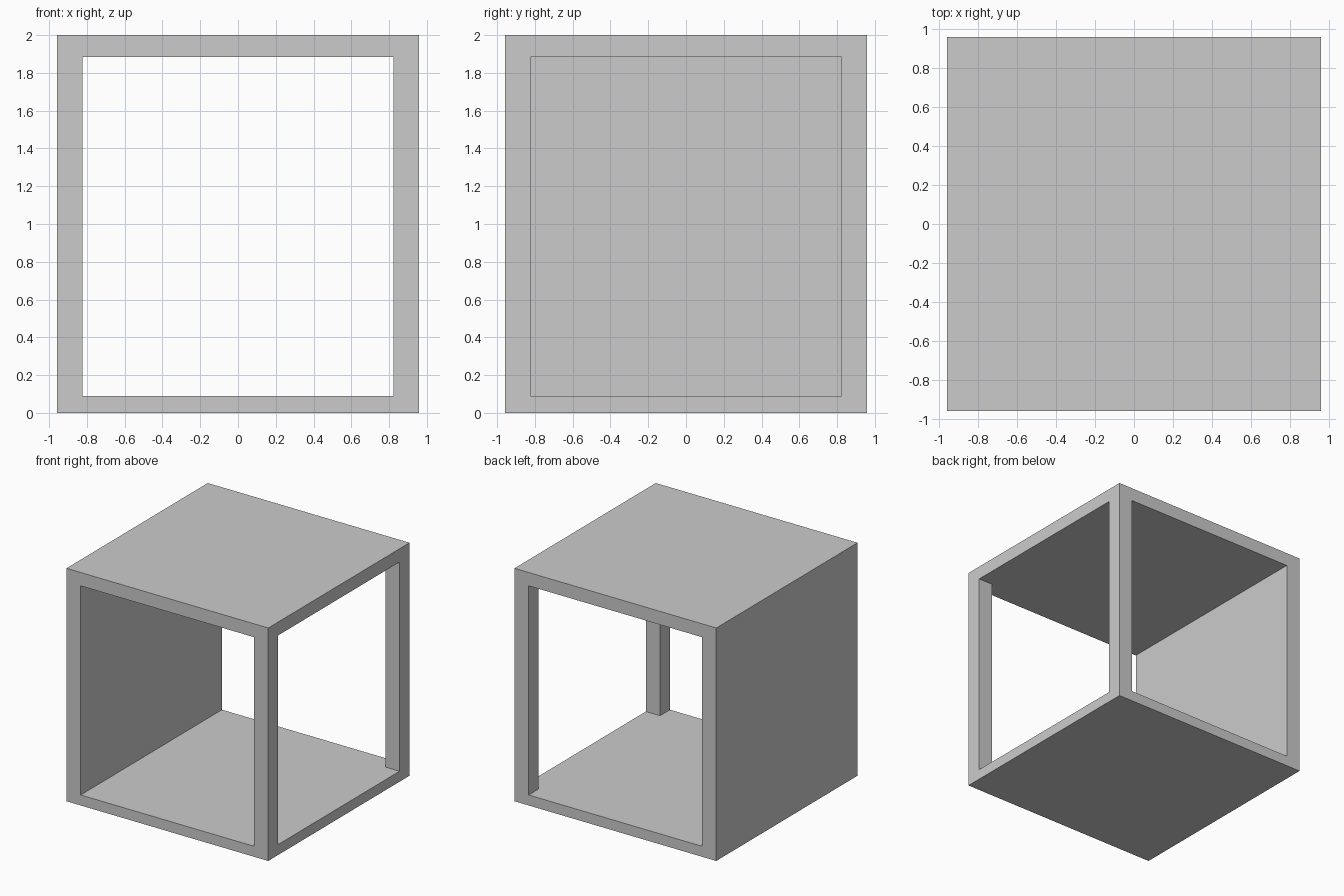
import bpy, bmesh

if "Cube" in bpy.data.objects:
    bpy.data.objects.remove(bpy.data.objects["Cube"])

HALF, INNER = 0.958, 0.823      # outer and inner half widths
FLOOR_TOP, ROOF_UNDER = 0.09, 1.885
FAR = 1.3                       # cutter overshoot past the open sides


def prism(name, outline, z0, z1):
    """Extrude a plan outline between two heights."""
    bm = bmesh.new()
    face = bm.faces.new([bm.verts.new((x, y, z0)) for x, y in outline])
    top = bmesh.ops.extrude_face_region(bm, geom=[face])["geom"]
    verts = [v for v in top if isinstance(v, bmesh.types.BMVert)]
    bmesh.ops.translate(bm, verts=verts, vec=(0, 0, z1 - z0))
    bmesh.ops.recalc_face_normals(bm, faces=bm.faces)
    mesh = bpy.data.meshes.new(name)
    bm.to_mesh(mesh)
    bm.free()
    obj = bpy.data.objects.new(name, mesh)
    bpy.context.collection.objects.link(obj)
    return obj


# Cube shell: floor, roof, solid left wall and two right posts
shell = prism("cube_frame", [(-HALF, -HALF), (HALF, -HALF), (HALF, HALF), (-HALF, HALF)], 0, 2)

# T-shaped hollow that opens to the front, back and right
half_plan = [(-INNER, -FAR), (INNER, -FAR), (INNER, -INNER), (FAR, -INNER)]
plan = half_plan + [(x, -y) for x, y in reversed(half_plan)]
cutter = prism("hollow_cutter", plan, FLOOR_TOP, ROOF_UNDER)

mod = shell.modifiers.new("hollow", 'BOOLEAN')
mod.operation = 'DIFFERENCE'
mod.solver = 'EXACT'
mod.object = cutter

# Apply the cut and discard the cutter
bpy.context.view_layer.objects.active = shell
shell.select_set(True)
bpy.ops.object.modifier_apply(modifier=mod.name)
bpy.data.objects.remove(cutter)
